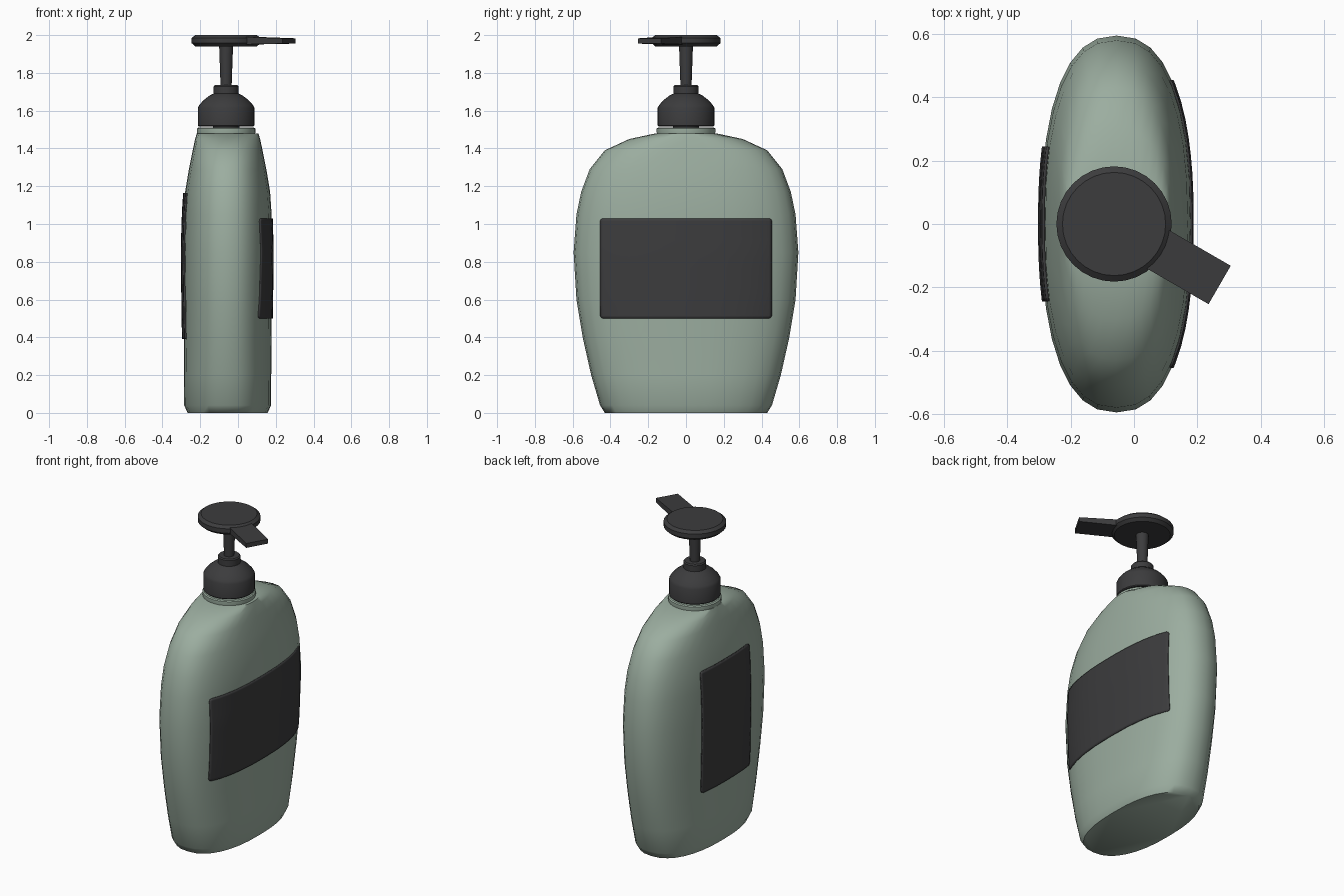
import bpy, math
from math import cos, sin, pi
from mathutils import Matrix, Vector

cube = bpy.data.objects.get("Cube")
if cube:
    bpy.data.objects.remove(cube, do_unlink=True)

CX = -0.055      # bottle centre line
PUMP_X = -0.063  # pump centre line
POWER = 2.4      # squareness of the bottle's cross-section


def material(name, rgb):
    m = bpy.data.materials.new(name)
    m.use_nodes = True
    m.diffuse_color = (*rgb, 1)
    node = next(n for n in m.node_tree.nodes if n.type == "BSDF_PRINCIPLED")
    node.inputs["Base Color"].default_value = (*rgb, 1)
    return m


green = material("sage green", (0.33, 0.42, 0.35))
dark = material("charcoal", (0.045, 0.045, 0.047))


def add(name, verts, faces, mat, angle=35):
    mesh = bpy.data.meshes.new(name)
    mesh.from_pydata(verts, [], faces)
    mesh.materials.append(mat)
    ob = bpy.data.objects.new(name, mesh)
    bpy.context.collection.objects.link(ob)
    bpy.ops.object.select_all(action="DESELECT")
    ob.select_set(True)
    bpy.context.view_layer.objects.active = ob
    bpy.ops.object.shade_smooth_by_angle(angle=math.radians(angle))
    return ob


def loft(name, rings, mat, angle=35):
    """Join equal rings of points into a closed skin with flat ends."""
    n = len(rings[0])
    verts = [p for ring in rings for p in ring]
    faces = [(k * n + i, k * n + (i + 1) % n, (k + 1) * n + (i + 1) % n, (k + 1) * n + i)
             for k in range(len(rings) - 1) for i in range(n)]
    faces.append(tuple(reversed(range(n))))
    faces.append(tuple(range(len(verts) - n, len(verts))))
    return add(name, verts, faces, mat, angle)


def lathe(name, profile, mat, sides=32):
    """Turn (radius, z) pairs around the pump axis."""
    return loft(name, [[(PUMP_X + r * cos(2 * pi * i / sides), r * sin(2 * pi * i / sides), z)
                        for i in range(sides)] for r, z in profile], mat)


# Bottle: height, half depth in x, half width in y
SECTIONS = [(0, .212, .43), (.04, .23, .455), (.2, .231, .502), (.4, .232, .547),
            (.6, .235, .58), (.85, .238, .595), (1.05, .233, .58), (1.17, .225, .555),
            (1.29, .205, .51), (1.39, .185, .43), (1.45, .172, .30), (1.48, .163, .16)]


def power_ring(z, a, b, sides=32):
    def sp(v):
        return math.copysign(abs(v) ** (2 / POWER), v) if abs(v) > 1e-6 else 0
    return [(CX + a * sp(cos(2 * pi * i / sides)), b * sp(sin(2 * pi * i / sides)), z)
            for i in range(sides)]


loft("bottle_body", [power_ring(*s) for s in SECTIONS], green, 60)


def half_depth(y, z):
    """Distance of the bottle's skin from its middle plane."""
    for (z0, a0, b0), (z1, a1, b1) in zip(SECTIONS, SECTIONS[1:]):
        if z0 <= z <= z1:
            t = (z - z0) / (z1 - z0)
            a, b = a0 + t * (a1 - a0), b0 + t * (b1 - b0)
            return a * (1 - abs(y / b) ** POWER) ** (1 / POWER)


def label(name, side, half_w, z0, z1, gap):
    """Thin plate wrapped over one broad side, with softened corners."""
    r = 0.015

    def steps(lo, hi, n):
        return [lo] + [lo + r + (hi - lo - 2 * r) * i / n for i in range(n + 1)] + [hi]
    ys, zs = steps(-half_w, half_w, 16), steps(z0, z1, 10)
    verts = []
    for z in zs:
        for y in ys:
            if z in (z0, z1) and abs(y) == half_w:
                y -= math.copysign(r * .3, y)
                z_in = z + (r * .3 if z == z0 else -r * .3)
            else:
                z_in = z
            verts.append((CX + side * (half_depth(y, z_in) + gap), y, z_in))
    w = len(ys)
    faces = [(k * w + i, k * w + i + 1, (k + 1) * w + i + 1, (k + 1) * w + i)
             for k in range(len(zs) - 1) for i in range(w - 1)]
    if side < 0:
        faces = [f[::-1] for f in faces]
    ob = add(name, verts, faces, dark)
    mod = ob.modifiers.new("thickness", "SOLIDIFY")
    mod.thickness = 0.009
    mod.offset = -1


label("left_label", 1, .455, .5, 1.03, .006)
label("right_label", -1, .245, .39, 1.165, .01)

# Neck flange and neck
lathe("neck_flange", [(.152, 1.47), (.155, 1.485), (.155, 1.505), (.148, 1.51)], green)
lathe("neck", [(.07, 1.5), (.07, 1.53)], dark)

# Pump cap, stem and round press plate
lathe("pump_cap", [(.145, 1.517), (.15, 1.522), (.15, 1.615), (.142, 1.63), (.12, 1.655),
                   (.085, 1.682), (.066, 1.69), (.066, 1.728), (.06, 1.735)], dark)
lathe("pump_stem", [(.029, 1.72), (.037, 1.95)], dark)
lathe("press_plate", [(.163, 1.94), (.182, 1.957), (.182, 1.985), (.163, 2.0)], dark)

# Spout: tapered bar pointing diagonally out of the plate
turn = Matrix.Translation((PUMP_X, 0, 0)) @ Matrix.Rotation(math.radians(-30), 4, "Z")
spout = [[turn @ Vector((d, y, z)) for y, z in ((-.07, lo), (.07, lo), (.07, hi), (-.07, hi))]
         for d, lo, hi in ((.1, 1.95, 1.992), (.385, 1.955, 1.983))]
loft("spout", spout, dark)
